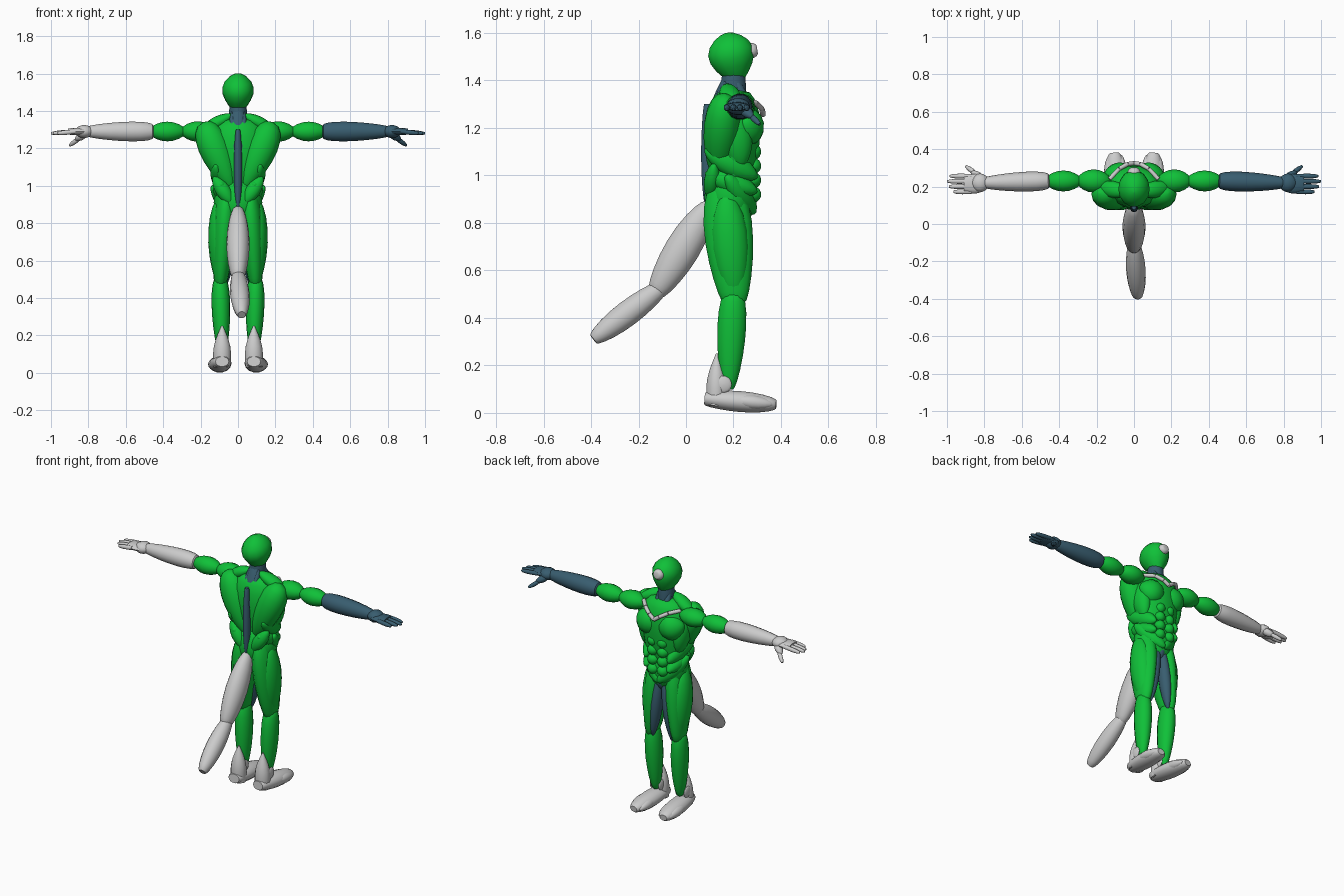
import bpy, bmesh, math
from mathutils import Vector

default_cube = bpy.data.objects.get("Cube")
if default_cube:
    bpy.data.objects.remove(default_cube, do_unlink=True)


def make_material(name, red, green, blue):
    material = bpy.data.materials.new(name)
    material.use_nodes = True
    colour = (red, green, blue, 1)
    material.diffuse_color = colour
    shader = material.node_tree.nodes["Principled BSDF"]
    shader.inputs["Base Color"].default_value = colour
    return material


GREEN = make_material("bright green", red=.005, green=.53, blue=.04)
WHITE = make_material("pale grey", red=.6, green=.6, blue=.6)
BLUE = make_material("slate blue", red=.04, green=.11, blue=.16)

SIDEWAYS, FORWARD, UPWARD = Vector.Fill(3, 0), Vector.Fill(3, 0), Vector.Fill(3, 0)
SIDEWAYS.x = FORWARD.y = UPWARD.z = 1
SIDES, STEPS = 14, 10
parts = []


def spindle(name, material, start, end, width, depth, across=SIDEWAYS,
            belly=.5, tip=.05, end_tip=.05, mirror=1):
    """Rounded spindle with elliptical rings, thickest at the belly fraction."""
    first, last = Vector(start), Vector(end)
    along = (last - first).normalized()
    wide = (across - along * across.dot(along)).normalized()
    deep = along.cross(wide)
    skew = math.log(.5) / math.log(belly)
    bm = bmesh.new()
    rings = []
    for step in range(STEPS + 1):
        # Rings crowd towards both ends so that they look round
        t = (1 - math.cos(math.pi * step / STEPS)) / 2
        swell = max(math.sin(math.pi * t ** skew), 0) ** .6
        base = tip + (end_tip - tip) * t
        radius = base + (1 - base) * swell
        ring = []
        for corner in range(SIDES):
            angle = math.tau * corner / SIDES
            point = first.lerp(last, t)
            point += wide * width * radius * math.cos(angle)
            point += deep * depth * radius * math.sin(angle)
            point.x *= mirror
            ring.append(bm.verts.new(point))
        rings.append(ring)
    for ring, following in zip(rings, rings[1:]):
        for corner in range(SIDES):
            before = corner - 1
            bm.faces.new((ring[before], ring[corner], following[corner], following[before]))
    bm.faces.new(rings[0])
    bm.faces.new(rings[-1])
    bmesh.ops.recalc_face_normals(bm, faces=bm.faces)
    mesh = bpy.data.meshes.new(name)
    bm.to_mesh(mesh)
    bm.free()
    mesh.materials.append(material)
    part = bpy.data.objects.new(name, mesh)
    bpy.context.collection.objects.link(part)
    parts.append(part)


def on_arm(x, y=.23, z=1.29):
    """Point on the level line of the outstretched arm."""
    return x, y, z


# Head and neck
spindle("head", GREEN, start=(0, .22, 1.38), end=(0, .17, 1.6),
        width=.085, depth=.1, belly=.6)
spindle("forehead_disc", WHITE, start=(0, .24, 1.52), end=(0, .3, 1.53),
        width=.035, depth=.034, tip=.9, end_tip=.5)
spindle("neck", BLUE, start=(0, .2, 1.2), end=(0, .2, 1.45),
        width=.05, depth=.055, tip=.9, end_tip=.8)

# Torso
spindle("chest", GREEN, start=(0, .2, 1.36), end=(0, .2, .9),
        width=.16, depth=.115, belly=.35, tip=.3, end_tip=.5)
spindle("pelvis", GREEN, start=(0, .18, 1.05), end=(0, .19, .77),
        width=.13, depth=.11, tip=.4, end_tip=.3)
spindle("nape", BLUE, start=(0, .18, 1.42), end=(0, .09, 1.15),
        width=.05, depth=.035, tip=.4)
spindle("spine", BLUE, start=(0, .09, 1.3), end=(0, .09, .88),
        width=.022, depth=.027, tip=.5, end_tip=.4)
spindle("groin", BLUE, start=(0, .25, .9), end=(0, .2, .76), width=.04, depth=.05)

# Tail
spindle("tail_base", WHITE, start=(0, .1, .88), end=(0, -.13, .5),
        width=.062, depth=.075, tip=.3, end_tip=.4)
spindle("tail_tip", WHITE, start=(0, -.1, .53), end=(.02, -.39, .31),
        width=.052, depth=.055, tip=.5, end_tip=.4)

for side, mirror in (("left", 1), ("right", -1)):
    limb = BLUE if side == "left" else WHITE

    def muscle(name, material=GREEN, **shape):
        spindle(side + "_" + name, material, mirror=mirror, **shape)

    # Back and neck muscles
    muscle("lat", start=(.185, .165, 1.34), end=(.03, .13, .98),
           width=.085, depth=.078, belly=.37)
    muscle("trapezius", start=(.03, .17, 1.38), end=(.2, .2, 1.29),
           width=.045, depth=.035, across=FORWARD)
    muscle("lower_back", start=(.13, .12, 1.05), end=(.03, .1, .9), width=.04, depth=.035)
    muscle("neck_tendon", BLUE, start=(.03, .2, 1.42), end=(.03, .27, 1.27),
           width=.02, depth=.02)
    muscle("nape_tendon", BLUE, start=(.03, .17, 1.4), end=(.03, .1, 1.2),
           width=.02, depth=.025)

    # Chest muscles and collar band
    muscle("pectoral", start=(.16, .25, 1.23), end=(0, .275, 1.18),
           width=.08, depth=.067, across=UPWARD)
    muscle("side_chest", start=(.13, .19, 1.3), end=(.11, .23, 1.03), width=.05, depth=.07)
    collar = (.13, .24, 1.315), (.08, .295, 1.305), (.035, .32, 1.28), (0, .325, 1.255)
    for number, (start, end) in enumerate(zip(collar, collar[1:])):
        muscle("collar_%d" % number, WHITE, start=start, end=end,
               width=.012, depth=.012, across=UPWARD, tip=.9, end_tip=.9)

    # Waist muscles
    muscle("upper_oblique", start=(.12, .08, 1.11), end=(.08, .3, .99),
           width=.055, depth=.045, across=UPWARD)
    muscle("middle_oblique", start=(.09, .08, 1.01), end=(.08, .3, .93),
           width=.05, depth=.05, across=UPWARD)
    muscle("lower_oblique", start=(.14, .17, 1), end=(0, .29, .84),
           width=.05, depth=.045, across=UPWARD)
    for row in range(4):
        height = 1.1 - row * .06
        muscle("ab_%d" % row, start=(0, .29, height), end=(.07, .28, height),
               width=.034, depth=.032, across=UPWARD)

    # Legs
    knee = (.095, .205, .46)
    muscle("thigh", start=(.06, .16, .98), end=knee,
           width=.062, depth=.105, belly=.4, tip=.25, end_tip=.4)
    muscle("outer_thigh", start=(.1, .17, .93), end=knee, width=.062, depth=.08, belly=.45)
    muscle("inner_thigh", BLUE, start=(.015, .235, .89), end=(.07, .235, .46),
           width=.036, depth=.042)
    muscle("calf", start=(.095, .2, .51), end=(.085, .18, .1),
           width=.05, depth=.062, belly=.35, tip=.4, end_tip=.3)

    # Feet with a tall heel guard
    muscle("heel_guard", WHITE, start=(.085, .13, .25), end=(.085, .127, .03),
           width=.048, depth=.044, belly=.7, tip=.1, end_tip=.95)
    muscle("foot", WHITE, start=(.085, .08, .06), end=(.105, .38, .035),
           width=.06, depth=.045, tip=.6, end_tip=.4)
    for place, x in (("inner", .07), ("outer", .13)):
        muscle(place + "_toe_ridge", WHITE, start=(x, .19, .055), end=(x, .37, .035),
               width=.03, depth=.03)
        muscle(place + "_ankle", WHITE, start=(x - .02, .157, .12), end=(x, .157, .12),
               width=.036, depth=.036, across=FORWARD)

    # Arms
    muscle("deltoid", start=on_arm(.12), end=on_arm(.31),
           width=.062, depth=.056, across=FORWARD)
    muscle("upper_arm", start=on_arm(.275), end=on_arm(.48),
           width=.056, depth=.054, across=FORWARD)
    muscle("forearm", limb, start=on_arm(.45), end=on_arm(.81, y=.22),
           width=.053, depth=.054, across=FORWARD, belly=.3, tip=.5, end_tip=.45)

    # Hands
    muscle("wrist", limb, start=on_arm(.77, y=.22), end=on_arm(.875, y=.22),
           width=.05, depth=.036, across=FORWARD)
    muscle("palm", limb, start=on_arm(.8, y=.215), end=on_arm(.91, y=.215),
           width=.052, depth=.02, across=FORWARD, tip=.5, end_tip=.8)
    for finger, tip_x in enumerate((.965, .99, 1, .985)):
        y = .172 + finger * .028
        muscle("finger_%d" % finger, limb, start=on_arm(.87, y), end=on_arm(tip_x, y, z=1.28),
               width=.013, depth=.013, across=FORWARD, tip=.9, end_tip=.4)
    muscle("thumb_base", limb, start=on_arm(.8), end=(.87, .28, 1.245),
           width=.024, depth=.022, across=FORWARD)
    muscle("thumb", limb, start=(.84, .265, 1.26), end=(.9, .31, 1.215),
           width=.013, depth=.013, across=FORWARD, end_tip=.4)

# Smooth shading that keeps sharp creases
bpy.ops.object.select_all(action="DESELECT")
for part in parts:
    part.select_set(True)
bpy.context.view_layer.objects.active = parts[0]
bpy.ops.object.shade_smooth_by_angle(angle=math.radians(42))
